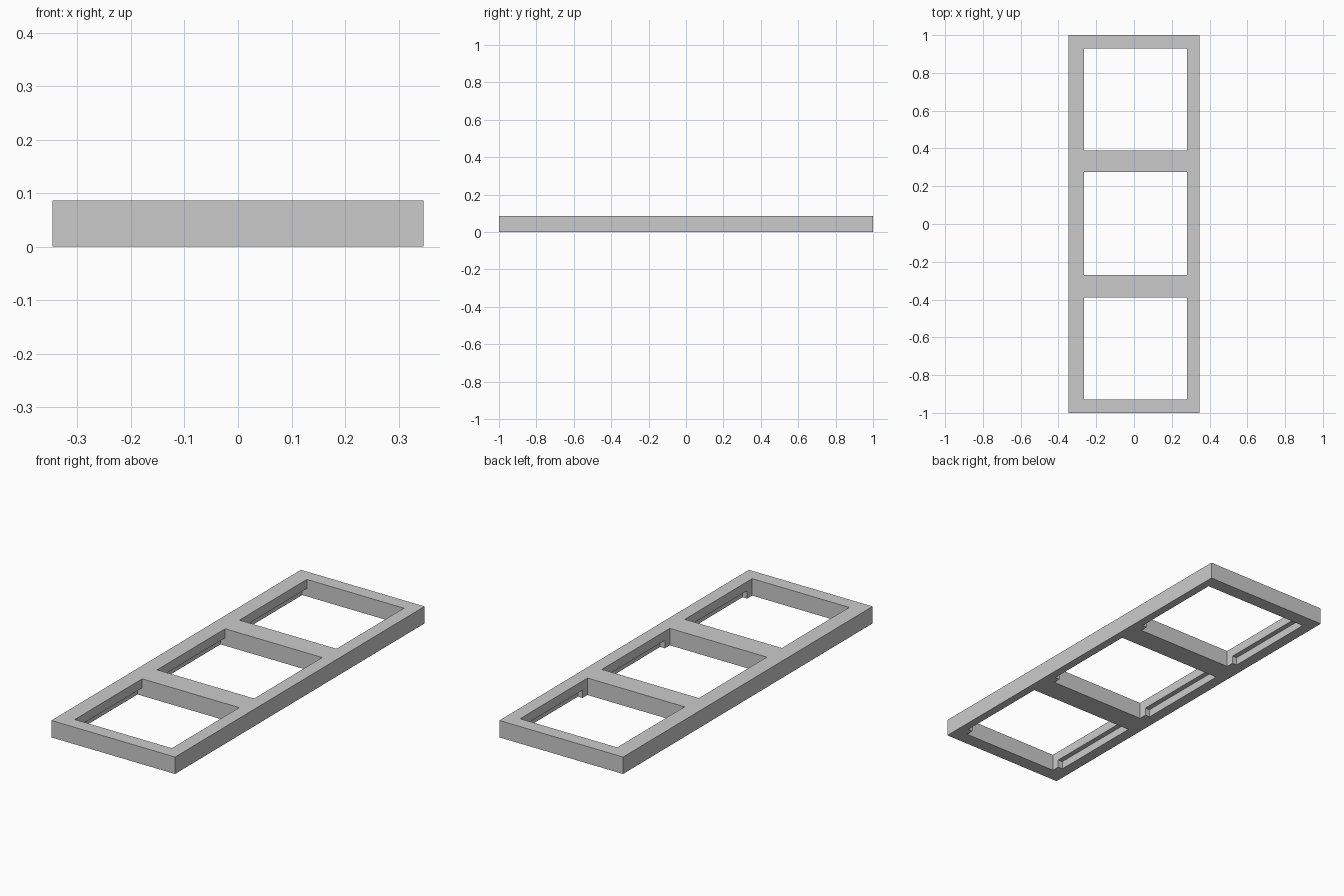
import bpy
import bmesh
from mathutils import Matrix

cube = bpy.data.objects.get("Cube")
if cube:
    bpy.data.objects.remove(cube, do_unlink=True)

# Single grey material
grey = bpy.data.materials.new("Mid grey")
grey.use_nodes = True
colour = (0.6, 0.6, 0.6, 1.0)
grey.diffuse_color = colour
grey.node_tree.nodes["Principled BSDF"].inputs["Base Color"].default_value = colour


def box(name, low, high):
    """Axis-aligned box between two corners."""
    size = [b - a for a, b in zip(low, high)]
    centre = [(a + b) / 2 for a, b in zip(low, high)]
    bm = bmesh.new()
    bmesh.ops.create_cube(
        bm, size=1, matrix=Matrix.Translation(centre) @ Matrix.Diagonal((*size, 1)))
    mesh = bpy.data.meshes.new(name)
    bm.to_mesh(mesh)
    bm.free()
    obj = bpy.data.objects.new(name, mesh)
    bpy.context.collection.objects.link(obj)
    return obj


def cut(target, cutter):
    """Subtract a box, apply the cut and discard the cutter."""
    cutter.hide_render = True
    mod = target.modifiers.new("Cut", "BOOLEAN")
    mod.operation, mod.solver, mod.object = "DIFFERENCE", "EXACT", cutter
    bpy.context.view_layer.objects.active = target
    bpy.ops.object.modifier_apply(modifier=mod.name)
    bpy.data.objects.remove(cutter, do_unlink=True)


HEIGHT = 0.086
LEFT, RIGHT = -0.265, 0.28      # inner walls of the openings
SLOT_DEPTH, SLOT_HEIGHT, STOP = 0.026, 0.04, 0.04

# Flat frame slab
frame = box("three_bay_frame", (-0.347, -1, 0), (0.347, 1, HEIGHT))
frame.data.materials.append(grey)

# Three openings, each with side rebates underneath that stop short at the front
for front, back in ((-0.93, -0.39), (-0.27, 0.275), (0.39, 0.93)):
    cut(frame, box("opening_cutter", (LEFT, front, -0.1), (RIGHT, back, 0.2)))
    cut(frame, box("rebate_cutter",
                   (LEFT - SLOT_DEPTH, front + STOP, -0.1),
                   (RIGHT + SLOT_DEPTH, back, SLOT_HEIGHT)))
